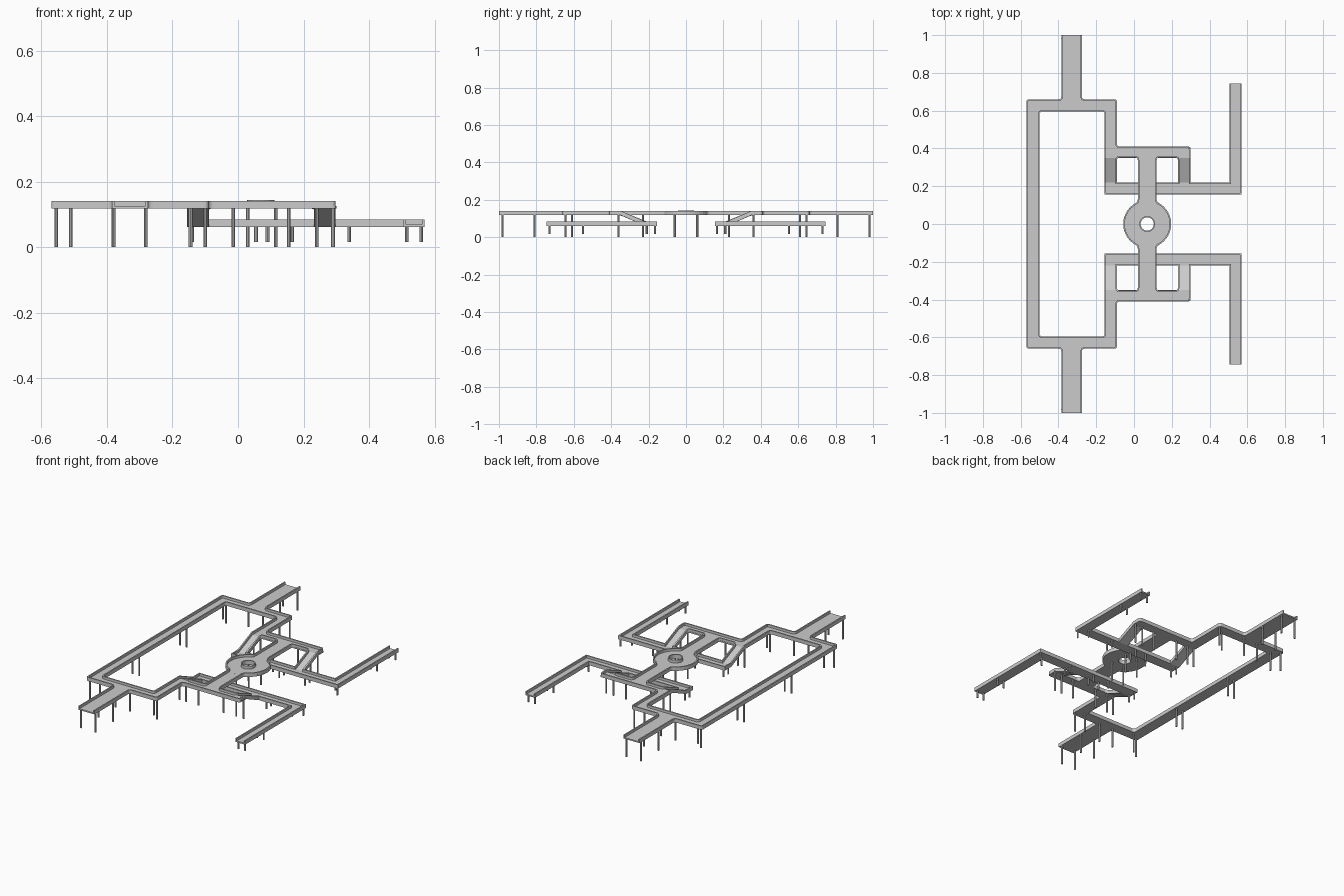
import bpy, bmesh, math
from mathutils import Vector

if "Cube" in bpy.data.objects:
    bpy.data.objects.remove(bpy.data.objects["Cube"])

H, L = 0.118, 0.061          # undersides of the upper and lower decks
SLAB, RAIL, T = 0.008, 0.023, 0.008
CX, R = 0.07, 0.127          # hub centre and radius


def finish(name, bm):
    bmesh.ops.recalc_face_normals(bm, faces=bm.faces)
    me = bpy.data.meshes.new(name)
    bm.to_mesh(me)
    bm.free()
    ob = bpy.data.objects.new(name, me)
    bpy.context.collection.objects.link(ob)
    return ob


def mirror(pts):
    return [(x, -y, z) for x, y, z in reversed(pts)]


def rounded(pts, closed):
    """Softens sharp upper-level corners, leaving open ends and ramp joints."""
    out, n = [], len(pts)
    for i, p in enumerate(pts):
        b = Vector(p)
        a, c = Vector(pts[i - 1]), Vector(pts[(i + 1) % n])
        end = not closed and i in (0, n - 1)
        turn = 0 if end else (b - a).xy.angle((c - b).xy)
        if end or turn < 0.6 or p[2] != H or abs(p[1]) > 0.9 or abs(abs(p[1]) - 0.35) < 0.001:
            out.append(b)
            continue
        s, e = a - b, c - b
        s, e = (b + v.normalized() * min(0.015, v.length * 0.45) for v in (s, e))
        for k in range(5):
            t = k / 4
            out.append(s * (1 - t) ** 2 + b * 2 * t * (1 - t) + e * t * t)
    return out


def prism(name, pts, h=SLAB):
    bm = bmesh.new()
    pts = rounded(pts, True)
    lo = [bm.verts.new(p) for p in pts]
    hi = [bm.verts.new(p + Vector((0, 0, h))) for p in pts]
    bm.faces.new(lo)
    bm.faces.new(hi)
    n = len(pts)
    for i in range(n):
        j = (i + 1) % n
        bm.faces.new((lo[i], lo[j], hi[j], hi[i]))
    return finish(name, bm)


def wall(name, pts, closed=False, h=RAIL, t=T):
    """Mitred wall along a path, thickened to the right of travel."""
    pts = rounded(pts, closed)
    n, bm, rings = len(pts), bmesh.new(), []
    for i, p in enumerate(pts):
        d0 = (p - pts[i - 1]).xy if closed or i > 0 else None
        d1 = (pts[(i + 1) % n] - p).xy if closed or i < n - 1 else None
        d0, d1 = (d0 or d1).normalized(), (d1 or d0).normalized()
        n0, n1 = Vector((d0.y, -d0.x)), Vector((d1.y, -d1.x))
        m = (n0 + n1) / (1 + n0.dot(n1)) * t
        q, up = p + Vector((m.x, m.y, 0)), Vector((0, 0, h))
        rings.append([bm.verts.new(v) for v in (p, q, q + up, p + up)])
    for i in range(n if closed else n - 1):
        a, b = rings[i], rings[(i + 1) % n]
        for k in range(4):
            bm.faces.new((a[k], a[(k + 1) % 4], b[(k + 1) % 4], b[k]))
    if not closed:
        bm.faces.new(rings[0])
        bm.faces.new(rings[-1])
    return finish(name, bm)


def arc(r, a0, a1, n):
    return [(CX + r * math.cos(a0 + (a1 - a0) * i / n),
             r * math.sin(a0 + (a1 - a0) * i / n), H) for i in range(n + 1)]


def posts(name, spots, top, bottom):
    bm = bmesh.new()
    for x, y in spots:
        for s in (1, -1):
            v = bmesh.ops.create_cone(bm, cap_ends=True, segments=8, radius1=0.0055,
                                      radius2=0.0055, depth=top - bottom)['verts']
            bmesh.ops.translate(bm, verts=v, vec=(x, s * y, (top + bottom) / 2))
    return finish(name, bm)


# Upper deck: long loop with the two end stubs
half = [(x, y, H) for x, y in (
    (-0.5, 0.595), (-0.155, 0.595), (-0.155, 0.35), (0.30, 0.35), (0.30, 0.41),
    (-0.09, 0.41), (-0.09, 0.66), (-0.275, 0.66), (-0.275, 1.0), (-0.385, 1.0),
    (-0.385, 0.66), (-0.57, 0.66))]
prism("upper_deck", half + mirror(half))

# Round hub deck and its central rim
wall("hub_deck", arc(R, 0, -2 * math.pi, 40)[:-1], True, SLAB, R - 0.036)
wall("hub_rim", arc(0.042, 0, -2 * math.pi, 24)[:-1], True, 0.026, 0.007)

# Bridges, ramps and lower walkways on both sides
for s, side in ((1, "back"), (-1, "front")):
    def P(*pts):
        return [(x, s * y, z) for x, y, z in pts]
    prism(f"bridge_deck_{side}", P((0.02, 0.35, H), (0.02, 0.35, H), (0.12, 0.35, H))[1:]
          + P((0.12, 0.115, H - 1e-4), (0.02, 0.115, H - 1e-4)))
    for x, tag in ((-0.155, "left"), (0.232, "right")):
        w = 0.066
        prism(f"ramp_{side}_{tag}", P((x, 0.35, H), (x + w, 0.35, H),
                                      (x + w, 0.22, L), (x, 0.22, L)))
    prism(f"lower_deck_{side}", P((-0.155, 0.155, L), (0.57, 0.155, L), (0.57, 0.745, L),
                                  (0.505, 0.745, L), (0.505, 0.22, L), (-0.155, 0.22, L)))

# Parapets: outer side running down the ramp to the lower walkway
outer = [(-0.275, 1.0, H), (-0.275, 0.66, H), (-0.09, 0.66, H), (-0.09, 0.41, H),
         (0.298, 0.41, H), (0.298, 0.35, H), (0.298, 0.22, L), (0.505, 0.22, L),
         (0.505, 0.745, L)]
wall("outer_parapet_back", outer)
wall("outer_parapet_front", mirror(outer))

# Parapet along the long side
long_side = [(-0.57, 0.66, H), (-0.385, 0.66, H), (-0.385, 1.0, H)]
wall("long_parapet", mirror(long_side) + long_side)

# Inner parapet from lower walkway, up the ramp and around the loop
inner = [(0.57, 0.745, L), (0.57, 0.155, L), (-0.155, 0.155, L), (-0.155, 0.22, L),
         (-0.155, 0.35, H), (-0.155, 0.595, H), (-0.5, 0.595, H)]
wall("inner_parapet", inner + mirror(inner))

# Parapet around the wells, bridges and hub
a = math.sqrt(R * R - 0.05 ** 2)
g = math.atan2(a, 0.05)
well = [(0.02, a, H), (0.02, 0.352, H), (-0.09, 0.352, H), (-0.09, 0.22, L),
        (0.232, 0.22, L), (0.232, 0.352, H), (0.12, 0.352, H), (0.12, a, H)]
east = arc(R, g, -g, 12)[1:-1]
west = arc(R, g - math.pi, -g - math.pi, 12)[1:-1]
wall("hub_parapet", well + east + mirror(well) + west, True)

# Tall posts below the upper level, short ones below the lower level
posts("upper_posts", [
    (-0.38, 0.98), (-0.282, 0.98), (-0.38, 0.81), (-0.282, 0.81), (-0.38, 0.645),
    (-0.282, 0.645), (-0.555, 0.645), (-0.51, 0.61), (-0.555, 0.23), (-0.51, 0.23),
    (-0.145, 0.61), (-0.1, 0.645), (-0.145, 0.36), (-0.1, 0.36), (-0.015, 0.36),
    (0.155, 0.36), (0.24, 0.36), (0.29, 0.36), (0.03, 0.06), (0.115, 0.06)], H + 0.002, 0)
posts("lower_posts", [
    (-0.14, 0.165), (-0.14, 0.21), (0.055, 0.165), (0.09, 0.21), (0.165, 0.165),
    (0.165, 0.21), (0.34, 0.165), (0.34, 0.21), (0.515, 0.21), (0.56, 0.165),
    (0.515, 0.55), (0.56, 0.55), (0.515, 0.73), (0.56, 0.73)], L + 0.002, 0.016)
